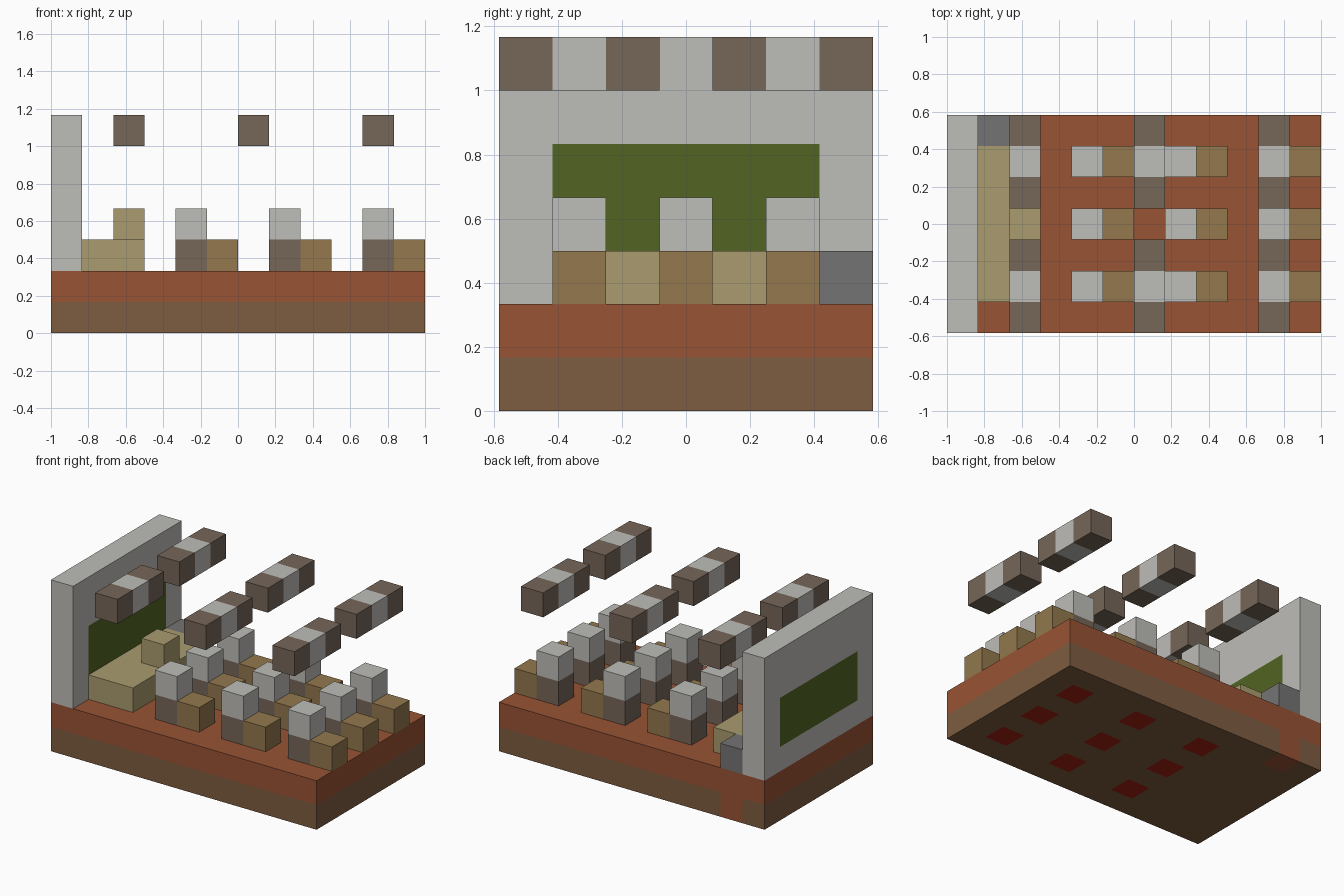
import bpy
import bmesh
from math import floor
from mathutils import Vector

if "Cube" in bpy.data.objects:
    bpy.data.objects.remove(bpy.data.objects["Cube"], do_unlink=True)

# The room is laid out on a grid of cubic cells, 12 x 7 x 7
CELL = 2 / 12
ORIGIN = Vector((-6, -3.5, 0))


def srgb(hex_code):
    """Convert a hex colour to linear RGBA."""
    parts = [int(hex_code[i:i + 2], 16) / 255 for i in (0, 2, 4)]
    return [p / 12.92 if p < 0.04045 else ((p + 0.055) / 1.055) ** 2.4 for p in parts] + [1]


def material(name, hex_code):
    mat = bpy.data.materials.new(name)
    mat.use_nodes = True
    mat.diffuse_color = srgb(hex_code)
    bsdf = mat.node_tree.nodes["Principled BSDF"]
    bsdf.inputs["Base Color"].default_value = srgb(hex_code)
    bsdf.inputs["Roughness"].default_value = 0.9
    return mat


WHITE = material("off white", "bebdb8")
DARK_WOOD = material("dark wood", "766658")
PALE_WOOD = material("pale wood", "aa9c6f")
WOOD = material("warm wood", "93784e")
FLOOR = material("orange brown", "985334")
EARTH = material("earth brown", "7e5d41")
GREEN = material("board green", "526522")
GREY = material("stone grey", "747474")
RED = material("deep red", "a5200f")


def block(name, start, size, colours, rule=None):
    """Cuboid of whole cells; rule(i, j, k) picks the colour slot of each cell."""
    start, size = Vector(start), Vector(size)
    bm = bmesh.new()
    bmesh.ops.create_cube(bm, size=1)
    for v in bm.verts:
        v.co = start + Vector((c + 0.5) * s for c, s in zip(v.co, size))
    if rule:
        # Cut along the cell lines so every cell face can take its own colour
        for axis in range(3):
            normal = Vector(float(axis == a) for a in range(3))
            for step in range(1, int(size[axis])):
                bmesh.ops.bisect_plane(bm, geom=bm.verts[:] + bm.edges[:] + bm.faces[:],
                                       plane_co=start + normal * step, plane_no=normal)
        bm.normal_update()
        for f in bm.faces:
            inside = f.calc_center_median() - f.normal * 0.5
            f.material_index = rule(*(floor(c) for c in inside))
    for v in bm.verts:
        v.co = (v.co + ORIGIN) * CELL
    mesh = bpy.data.meshes.new(name)
    bm.to_mesh(mesh)
    bm.free()
    for mat in colours:
        mesh.materials.append(mat)
    obj = bpy.data.objects.new(name, mesh)
    bpy.context.collection.objects.link(obj)
    return obj


SEAT_COLUMNS = (4, 7, 10)
SEAT_ROWS = (1, 3, 5)
BEAM_COLUMNS = (2, 6, 10)


# Base: floor layer over earth, with red cells under the seats
def base_colour(i, j, k):
    if k == 1 or (i, j) == (1, 6):
        return 0
    return 2 if i in SEAT_COLUMNS and j in SEAT_ROWS else 1


block("base", (0, 0, 0), (12, 7, 2), [FLOOR, EARTH, RED], base_colour)

# End wall with the board let through it
block("end_wall", (0, 0, 2), (1, 7, 5), [WHITE, GREEN],
      lambda i, j, k: int(1 <= j <= 5 and k in (3, 4)))

# Front platform, lectern and the grey block in the corner
block("platform", (1, 1, 2), (2, 5, 1), [PALE_WOOD])
block("lectern", (2, 3, 3), (1, 1, 1), [PALE_WOOD])
block("corner_block", (1, 6, 2), (1, 1, 1), [GREY])

# Desks with white tops, each with a seat behind
for col in SEAT_COLUMNS:
    for row in SEAT_ROWS:
        block("desk", (col, row, 2), (1, 1, 2), [DARK_WOOD, WHITE],
              lambda i, j, k: int(k == 3))
        block("seat", (col + 1, row, 2), (1, 1, 1), [WOOD])

# Ceiling beams, each with a white lamp in the middle
for col in BEAM_COLUMNS:
    for row in (0, 4):
        block("lamp_beam", (col, row, 6), (1, 3, 1), [DARK_WOOD, WHITE],
              lambda i, j, k: int(j in (1, 5)))
